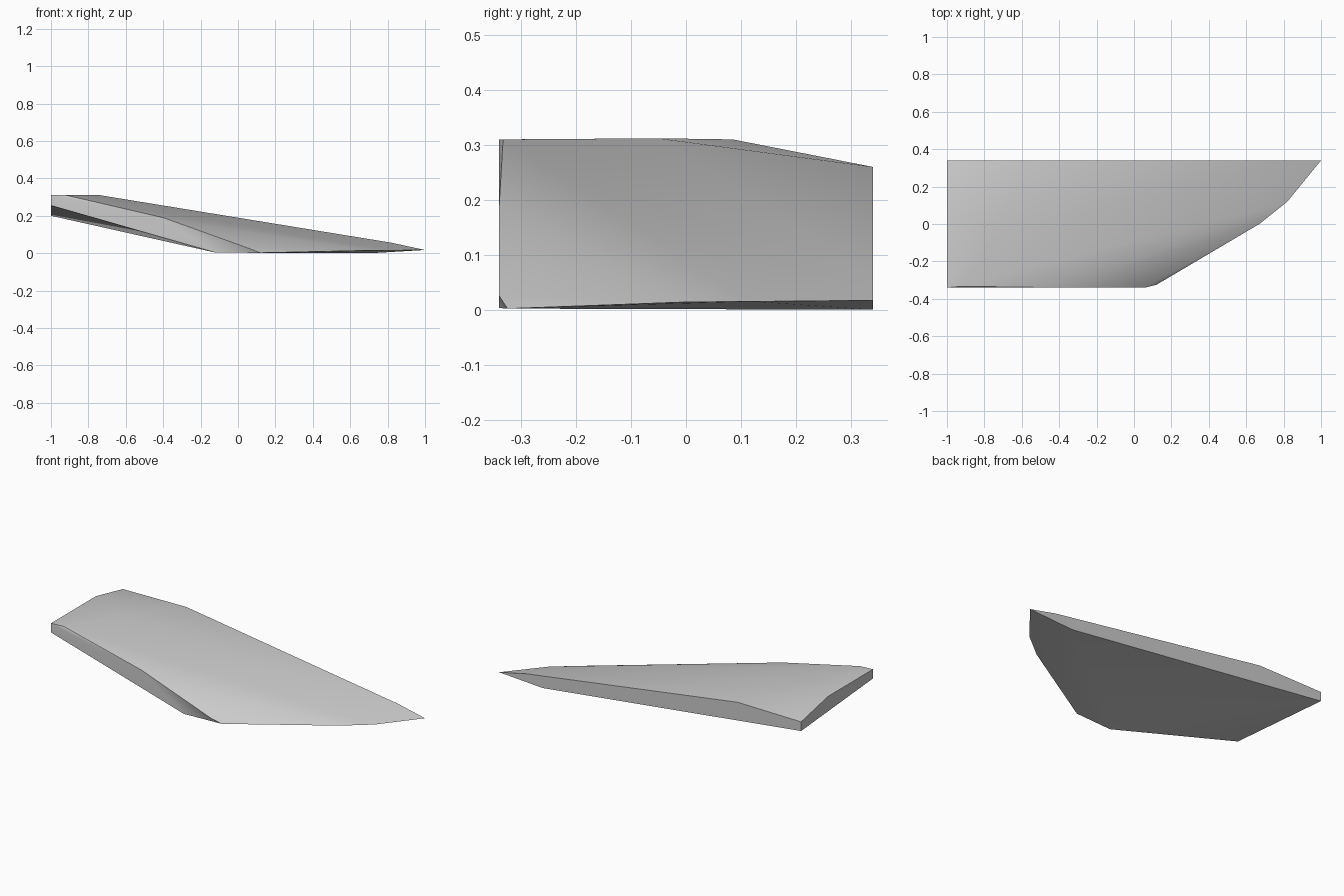
import bpy
import bmesh
from math import radians

default_cube = bpy.data.objects.get("Cube")
if default_cube:
    bpy.data.objects.remove(default_cube, do_unlink=True)

FRONT, BACK, END = -0.34, 0.34, -1.0


def flat_material(name, value):
    material = bpy.data.materials.new(name)
    material.use_nodes = True
    colour = (value, value, value, 1)
    material.diffuse_color = colour
    material.node_tree.nodes["Principled BSDF"].inputs["Base Color"].default_value = colour
    return material


def hull_object(name, points, material):
    """Wrap a convex faceted body around its corner points."""
    bm = bmesh.new()
    for point in points:
        bm.verts.new(point)
    hull = bmesh.ops.convex_hull(bm, input=bm.verts[:])
    unused = [v for v in bm.verts if not v.link_faces]
    bmesh.ops.delete(bm, geom=unused, context="VERTS")
    bmesh.ops.dissolve_limit(bm, angle_limit=radians(0.5),
                             verts=bm.verts[:], edges=bm.edges[:])
    bmesh.ops.recalc_face_normals(bm, faces=bm.faces[:])
    mesh = bpy.data.meshes.new(name)
    bm.to_mesh(mesh)
    bm.free()
    mesh.materials.append(material)
    obj = bpy.data.objects.new(name, mesh)
    bpy.context.collection.objects.link(obj)
    return obj


# Cut end: y and z of its outline
end_face = [(END, y, z) for y, z in (
    (FRONT, 0.31), (0.085, 0.31), (BACK, 0.255), (BACK, 0.20), (FRONT, 0.255))]

# Back cut: x and z, running out to the tip
back_face = [(x, BACK, z) for x, z in (
    (-0.58, 0.26), (0.82, 0.056), (1.0, 0.017), (0.71, 0))]

# Front cut: x and z, sloping down to the ground
front_face = [(x, FRONT, z) for x, z in (
    (-0.4, 0.19), (0.06, 0.025), (-0.12, 0.003))]

# Thin outer rim and the slight crest on the upper side
rim = [(0.12, -0.325, 0.002), (0.67, 0, 0.014), (0.82, 0.12, 0.015)]
crest = [(-0.92, -0.333, 0.31), (-0.75, -0.05, 0.312)]

stone = flat_material("stone grey", 0.6)
slab = hull_object("stone_slab", end_face + back_face + front_face + rim + crest, stone)

# Smooth top with crisp cut edges
bpy.ops.object.select_all(action="DESELECT")
slab.select_set(True)
bpy.context.view_layer.objects.active = slab
bpy.ops.object.shade_smooth_by_angle(angle=radians(30))
